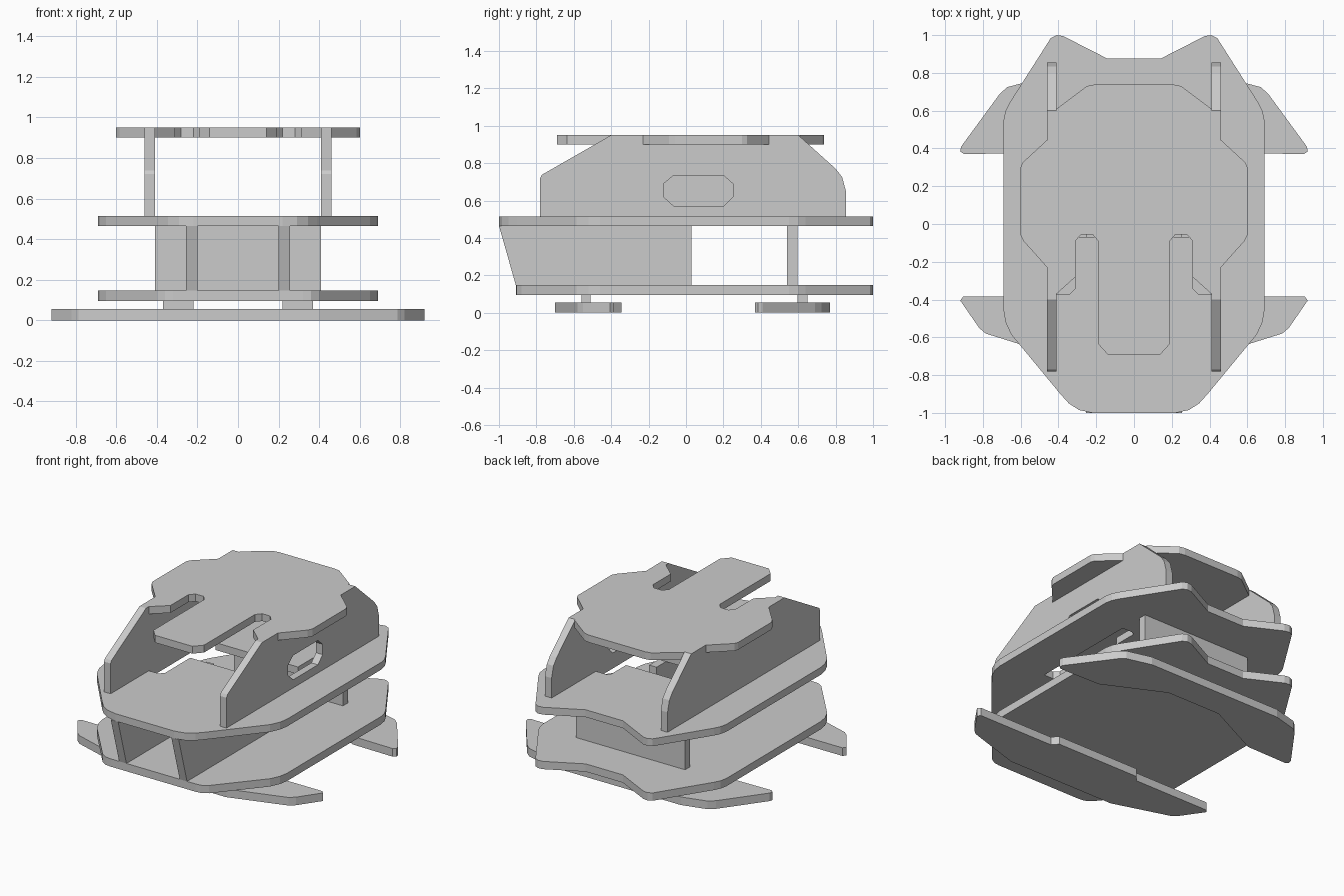
import bpy, bmesh
from math import pi

if "Cube" in bpy.data.objects:
    bpy.data.objects.remove(bpy.data.objects["Cube"])


def mirrored(half):
    """Complete a right-hand outline across x = 0."""
    return half + [(-x, y) for x, y in reversed(half)]


def slab(name, loops, lo, hi, upright=False):
    """Extrude outline (later loops are holes) from lo to hi.
    Flat: outline in x/y, thickness in z. Upright: outline in y/z, thickness in x."""
    cu = bpy.data.curves.new(name, 'CURVE')
    cu.dimensions = '2D'
    cu.fill_mode = 'BOTH'
    cu.extrude = (hi - lo) / 2
    for pts in loops:
        sp = cu.splines.new('POLY')
        sp.points.add(len(pts) - 1)
        for p, (a, b) in zip(sp.points, pts):
            p.co = (a, b, 0, 1)
        sp.use_cyclic_u = True
    tmp = bpy.data.objects.new(name + "_outline", cu)
    bpy.context.collection.objects.link(tmp)
    bpy.context.view_layer.update()
    deps = bpy.context.evaluated_depsgraph_get()
    me = bpy.data.meshes.new_from_object(tmp.evaluated_get(deps))
    bpy.data.objects.remove(tmp)
    bm = bmesh.new()
    bm.from_mesh(me)
    bmesh.ops.remove_doubles(bm, verts=bm.verts, dist=1e-4)
    bmesh.ops.recalc_face_normals(bm, faces=bm.faces)
    for f in bm.faces:
        f.smooth = False
    bm.to_mesh(me)
    bm.free()
    ob = bpy.data.objects.new(name, me)
    bpy.context.collection.objects.link(ob)
    mid = (lo + hi) / 2
    if upright:
        ob.rotation_euler = (pi / 2, 0, pi / 2)
        ob.location.x = mid
    else:
        ob.location.z = mid
    return ob


def rect(x0, x1, y0, y1):
    return [(x0, y0), (x1, y0), (x1, y1), (x0, y1)]


# Feet
rear_foot = [(.20, .57), (.60, .375), (.90, .37), (.92, .385), (.915, .41),
             (.71, .69), (.67, .725), (.50, .77)]
front_foot = [(.31, -.345), (.345, -.385), (.905, -.385), (.92, -.405),
              (.82, -.55), (.785, -.58), (.40, -.70)]
slab("rear_foot", [mirrored(rear_foot)], 0, .055)
slab("front_foot", [mirrored(front_foot)], 0, .055)

# Decks: shared side and rear outline, different noses
deck = [(.14, .875), (.375, .995), (.41, 1), (.44, .985), (.66, .64), (.68, .60),
        (.69, .55), (.69, -.46), (.68, -.52), (.65, -.585)]
lower = deck + [(.40, -.88), (.36, -.905), (.32, -.91)]
upper = deck + [(.39, -.90), (.345, -.95), (.29, -.985), (.22, -1)]
opening = [(.31, .20), (.31, .36), (.33, .38), (.41, .38),
           (.41, -.37), (.34, -.37), (.31, -.34), (.31, -.07)]
slab("lower_deck", [mirrored(lower)], .095, .148)
slab("upper_deck", [mirrored(upper), mirrored(opening)], .465, .515)

# Cross wall between the decks
slab("cross_wall", [rect(-.41, .41, .54, .595)], .148, .465)

# Paired parts
rib = [(-.91, .148), (.03, .148), (.03, .465), (-1, .465)]
side = [(-.78, .515), (-.78, .72), (-.77, .738), (-.40, .95), (.60, .95),
        (.80, .77), (.835, .725), (.855, .65), (.855, .515)]
window = [(-.12, .62), (-.065, .57), (.20, .57), (.25, .62),
          (.25, .69), (.20, .735), (-.065, .735), (-.12, .69)]
for tag, s in (("left", -1), ("right", 1)):
    def span(a, b):
        return sorted((s * a, s * b))
    slab(tag + "_rib", [rib], *span(.20, .255), upright=True)
    # only the right wall has the window
    slab(tag + "_side_wall", [side, window] if s > 0 else [side],
         *span(.41, .46), upright=True)
    x0, x1 = span(.22, .37)
    slab(tag + "_front_spacer", [rect(x0, x1, -.56, -.51)], .055, .095)
    slab(tag + "_rear_spacer", [rect(x0, x1, .595, .65)], .055, .095)

# Roof with front tongue and two slots
roof = [(.21, .738), (.25, .73), (.41, .61), (.41, .445), (.46, .445), (.59, .325),
        (.60, .30), (.60, -.06), (.585, -.09), (.46, -.23), (.46, -.37), (.41, -.37),
        (.31, -.28), (.31, -.09), (.28, -.055), (.22, -.055), (.19, -.09),
        (.19, -.635), (.14, -.69)]
slab("roof", [mirrored(roof)], .90, .95)
